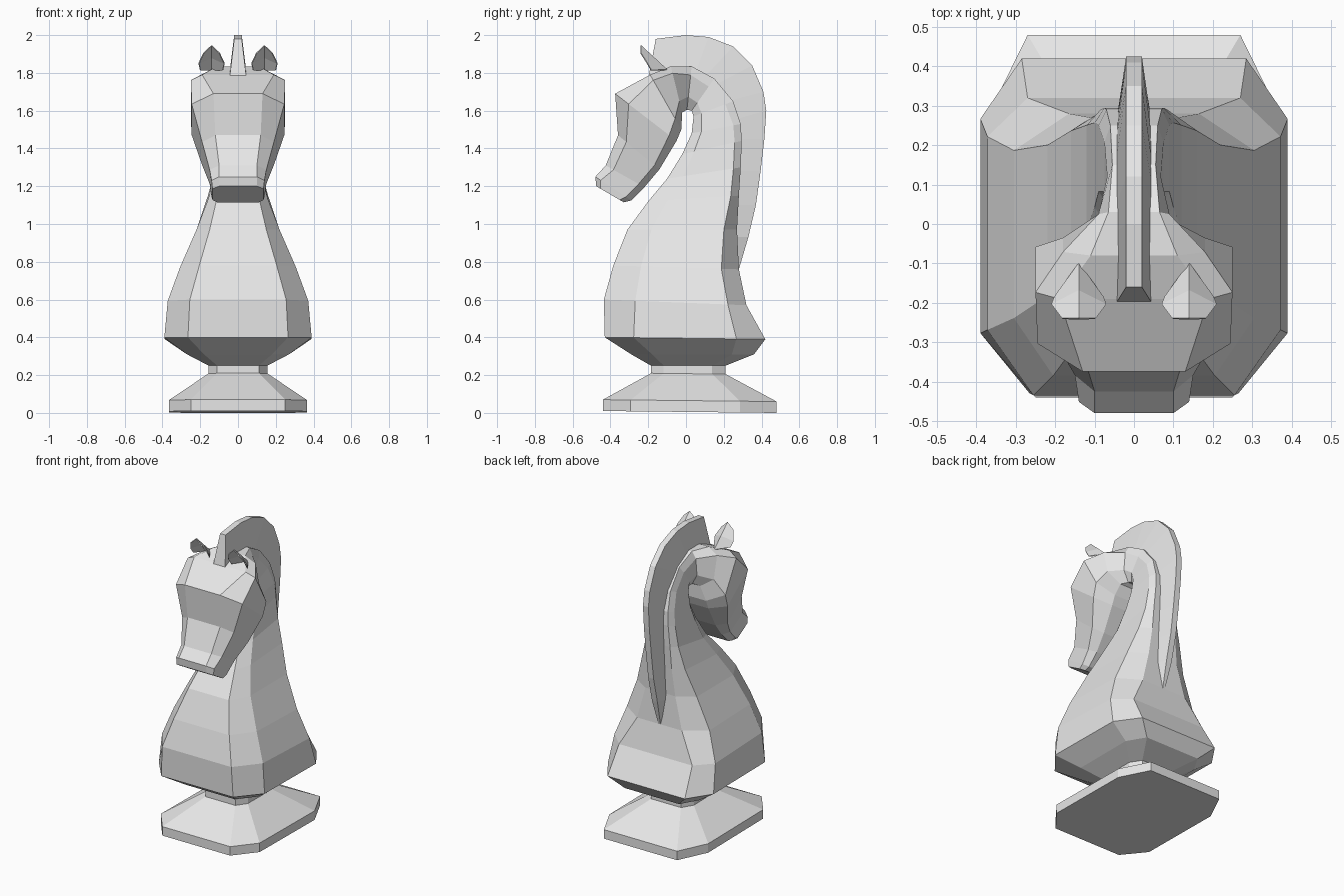
import bpy, bmesh

mat = bpy.data.materials.new("light_grey")
mat.diffuse_color = (0.8, 0.8, 0.8, 1)


def finish(bm, name):
    bmesh.ops.recalc_face_normals(bm, faces=bm.faces)
    me = bpy.data.meshes.new(name)
    bm.to_mesh(me)
    bm.free()
    me.materials.append(mat)
    ob = bpy.data.objects.new(name, me)
    bpy.context.collection.objects.link(ob)
    return ob


def loft(name, rings):
    """Skin a closed tube through equal-length rings and cap both ends."""
    bm = bmesh.new()
    vs = [[bm.verts.new(p) for p in r] for r in rings]
    n = len(vs[0])
    for r, s in zip(vs, vs[1:]):
        for i in range(n):
            j = (i + 1) % n
            bm.faces.new((r[i], r[j], s[j], s[i]))
    bm.faces.new(vs[0])
    bm.faces.new(vs[-1])
    return finish(bm, name)


def octagon(fy, fz, by, bz, wf, w, wb, a=0.17, b=0.82):
    """Mirrored eight-sided slice from a front point to a back point."""
    def at(x, t):
        return (x, fy + (by - fy) * t, fz + (bz - fz) * t)
    half = [at(wf, 0), at(w, a), at(w, b), at(wb, 1)]
    return half + [(-x, y, z) for x, y, z in reversed(half)]


# foot: slab and sloping top
loft("foot", [octagon(-.44, .01, .48, 0, .25, .365, .27, .16, .79),
              octagon(-.44, .07, .48, .06, .25, .365, .27, .16, .79),
              octagon(-.185, .21, .21, .205, .11, .155, .11)])
# narrow collar
loft("collar", [octagon(-.185, .2, .21, .195, .11, .155, .11),
                octagon(-.185, .255, .21, .255, .11, .155, .11)])

# chest, arched neck and head as one bent loft
chest = [(-.185, .25, .21, .25, .11, .155, .11),
         (-.29, .31, .36, .31, .18, .27, .20),
         (-.43, .40, .42, .39, .265, .39, .285, .18, .82),
         (-.435, .60, .32, .57, .255, .372, .27, .22, .87),
         (-.385, .78, .28, .76, .205, .305, .165, .22, .86),
         (-.31, .97, .27, .97, .15, .22, .11, .22, .88),
         (-.20, 1.12, .28, 1.15, .115, .16, .09, .22, .91)]
neck = [(-.10, 1.24, .29, 1.30, .08, .12, .085, .22, .9),
        (-.02, 1.37, .295, 1.44, .06, .10, .075, .2, .88),
        (.03, 1.48, .29, 1.53, .05, .09, .07, .2, .85),
        (.04, 1.57, .25, 1.65, .045, .075, .06, .2, .8),
        (.03, 1.60, .15, 1.77, .045, .068, .055, .25, .75),
        (.005, 1.605, .03, 1.835, .05, .09, .065, .3, .8)]
head = [(-.02, 1.59, -.08, 1.835, .09, .18, .11, .25, .85),
        (-.025, 1.50, -.19, 1.79, .13, .25, .19, .2, .9),
        (-.05, 1.44, -.375, 1.69, .13, .245, .13, .12, .78),
        (-.14, 1.29, -.36, 1.47, .12, .19, .12, .12, .8),
        (-.22, 1.195, -.425, 1.31, .11, .15, .10, .15, .8),
        (-.29, 1.125, -.48, 1.25, .11, .14, .10, .15, .85),
        (-.33, 1.115, -.475, 1.20, .11, .135, .10, .15, .85)]
loft("body_and_head", [octagon(*r) for r in chest + neck + head])

# mane: wedge-shaped ridge following the crest
outer = [(.28, .76), (.33, .93), (.37, 1.1), (.395, 1.28), (.415, 1.45), (.425, 1.6),
         (.41, 1.7), (.35, 1.84), (.25, 1.94), (.12, 1.99), (0, 2.0), (-.16, 1.98)]
inner = [(.26, .77), (.25, .93), (.25, 1.1), (.26, 1.28), (.26, 1.45), (.25, 1.55),
         (.22, 1.65), (.16, 1.74), (.1, 1.78), (.05, 1.8), (-.02, 1.8), (-.2, 1.77)]
rings = []
for i, ((oy, oz), (iy, iz)) in enumerate(zip(outer, inner)):
    wo, wi = (.008, .02) if i == 0 else (.02, .045)
    rings.append([(wo, oy, oz), (wi, iy, iz), (-wi, iy, iz), (-wo, oy, oz)])
loft("mane", rings)

# ears: folded leaves with a central crease
keel = [(-.24, 1.945), (-.17, 1.88), (-.10, 1.815)]
edge = [(.042, -.24, 1.905), (.068, -.205, 1.85), (.06, -.185, 1.815)]
for side, name in ((1, "right_ear"), (-1, "left_ear")):
    bm = bmesh.new()
    k = [bm.verts.new((side * .14, y, z)) for y, z in keel]
    for m in (1, -1):
        e = [bm.verts.new((side * .14 + m * x, y, z)) for x, y, z in edge]
        bm.faces.new((k[0], k[1], e[1], e[0]))
        bm.faces.new((k[1], k[2], e[2], e[1]))
    ear = finish(bm, name)
    sol = ear.modifiers.new("thickness", "SOLIDIFY")
    sol.thickness = .006
    sol.offset = 0
